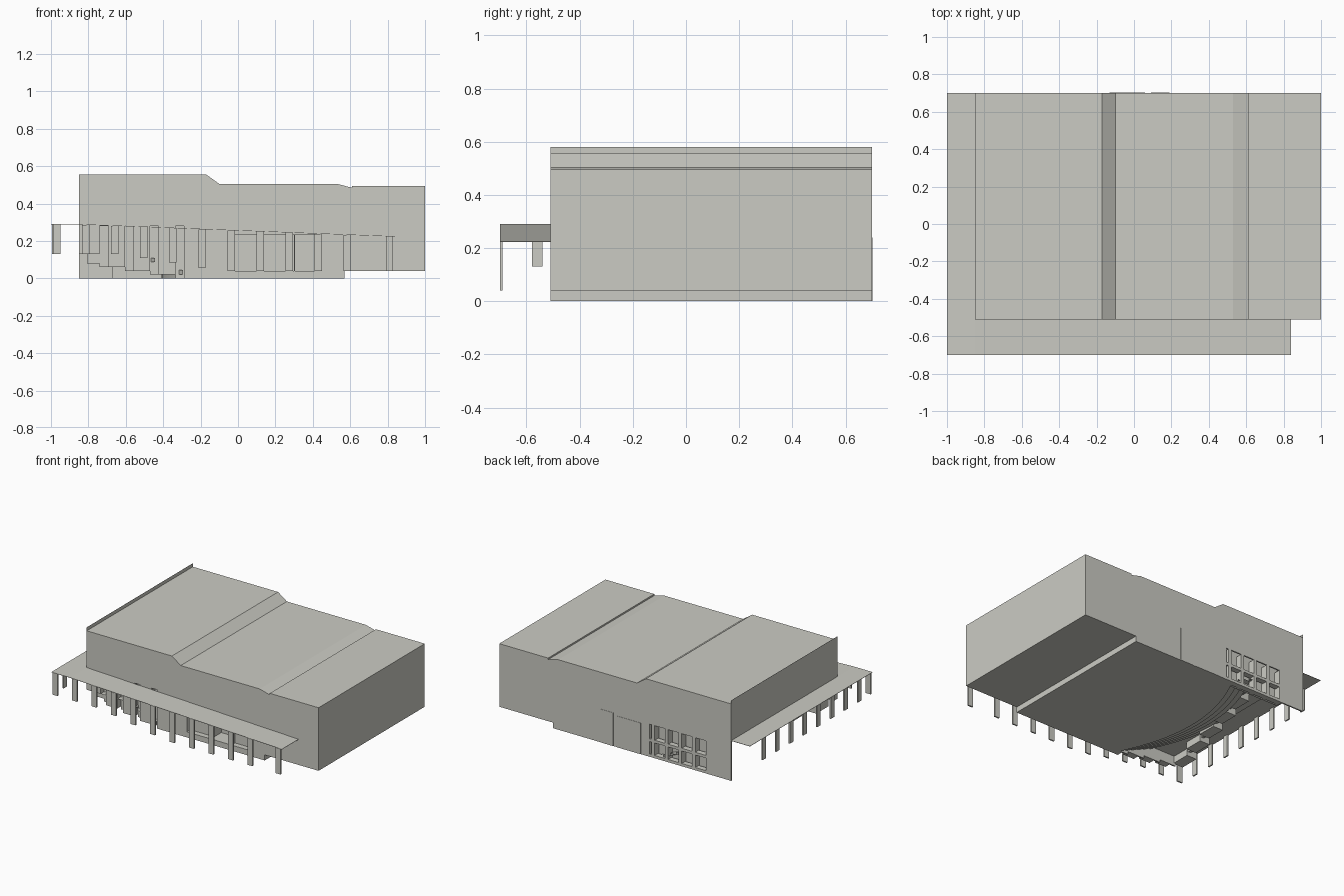
import bpy, bmesh

if "Cube" in bpy.data.objects:
    bpy.data.objects.remove(bpy.data.objects["Cube"])

grey = bpy.data.materials.new("warm_grey")
grey.diffuse_color = (0.60, 0.60, 0.55, 1)
grey.use_nodes = True
grey.node_tree.nodes["Principled BSDF"].inputs["Base Color"].default_value = grey.diffuse_color


def finish(name, bm):
    bmesh.ops.recalc_face_normals(bm, faces=bm.faces[:])
    me = bpy.data.meshes.new(name)
    bm.to_mesh(me)
    bm.free()
    me.materials.append(grey)
    ob = bpy.data.objects.new(name, me)
    bpy.context.collection.objects.link(ob)
    return ob


def prism(name, pts, y0, y1):
    """Extrude an x,z outline from y0 to y1."""
    bm = bmesh.new()
    f = bm.faces.new([bm.verts.new((x, y0, z)) for x, z in pts])
    r = bmesh.ops.extrude_face_region(bm, geom=[f])
    vs = [v for v in r["geom"] if isinstance(v, bmesh.types.BMVert)]
    bmesh.ops.translate(bm, verts=vs, vec=(0, y1 - y0, 0))
    return finish(name, bm)


def box(name, x0, x1, y0, y1, z0, z1):
    return prism(name, [(x0, z0), (x1, z0), (x1, z1), (x0, z1)], y0, y1)


def canopy_z(x):
    return 0.29 if x < -0.85 else 0.29 - 0.065 * (x + 0.85) / 1.69


# Main hall: stepped roof, raised floor on the right, overhang on the left
hall = prism("main_hall", [
    (-0.85, 0.28), (-0.85, 0.555), (-0.17, 0.555), (-0.10, 0.505), (0.53, 0.505),
    (0.61, 0.484), (0.6105, 0.495), (1.0, 0.495), (1.0, 0.04), (0.57, 0.04),
    (0.57, 0.0), (-0.20, 0.0), (-0.20, 0.28)], -0.51, 0.70)

# Entrance recesses cut into the front wall
for x0, x1, d in ((-0.05, 0.13, 0.04), (0.14, 0.30, 0.12), (0.305, 0.45, 0.04)):
    cutter = box("entrance_cutter", x0, x1, -0.6, -0.51 + d, 0.04, 0.235)
    cutter.hide_render = True
    mod = hall.modifiers.new("recess", 'BOOLEAN')
    mod.operation = 'DIFFERENCE'
    mod.solver = 'EXACT'
    mod.object = cutter
    bpy.context.view_layer.objects.active = hall
    bpy.ops.object.modifier_apply(modifier=mod.name)
    bpy.data.objects.remove(cutter)

# Parapet sheet along the left roof edge
box("left_parapet", -0.8505, -0.85, -0.51, 0.70, 0.28, 0.58)

# Sloping canopy along the front, level canopy along the left
t = 0.002
prism("front_canopy", [(-0.85, 0.29), (0.84, 0.225), (0.84, 0.225 - t), (-0.85, 0.29 - t)],
      -0.70, -0.51)
box("left_canopy", -1.0, -0.85, -0.70, 0.70, 0.29 - t, 0.29)

# Front columns, following the falling ground
bases = [0.13, 0.13, 0.13, 0.11, 0.085, 0.055] + [0.04] * 6
for i, base in enumerate(bases):
    x = -0.97 + 0.1555 * i if i < 11 else 0.81
    box("front_column", x - 0.02, x + 0.02, -0.70, -0.69, base, canopy_z(x + 0.02) - t)

# Left columns
for i in range(8):
    y = -0.56 + 0.1555 * i
    box("left_column", -0.995, -0.985, y - 0.02, y + 0.02, 0.13, 0.288)


# Curved seating tiers, seen as the stepped underside of the floor
def left_wall(y):
    return -0.77 + 0.28 * (y + 0.45) / 1.0


def tier_edge(i, y):
    bulge = 0.16 * (1 - ((y - 0.1) / 0.6) ** 2)
    x = -0.20 if i == 0 else -0.20 - 0.05 * i - bulge
    return max(x, left_wall(y))


bm = bmesh.new()
n_tier, n_y = 7, 20
for i in range(n_tier):
    z = 0.13 * i / (n_tier - 1)
    for k in range(n_y):
        ya, yb = (-0.51 + 1.20 * j / n_y for j in (k, k + 1))
        a0, b0 = tier_edge(i, ya), tier_edge(i, yb)
        a1, b1 = ((left_wall(ya), left_wall(yb)) if i == n_tier - 1
                  else (tier_edge(i + 1, ya), tier_edge(i + 1, yb)))
        if a0 - a1 + b0 - b1 > 0.004:
            bm.faces.new([bm.verts.new(p) for p in
                          ((a0, ya, z), (b0, yb, z), (b1, yb, z), (a1, ya, z))])
        if i:
            zl = z - 0.13 / (n_tier - 1)
            bm.faces.new([bm.verts.new(p) for p in
                          ((a0, ya, zl), (b0, yb, zl), (b0, yb, z), (a0, ya, z))])
bmesh.ops.remove_doubles(bm, verts=bm.verts[:], dist=0.0005)
finish("tiered_floor", bm)

# Stepped ground-floor wall blocks below the overhang
for i in range(5):
    y = -0.47 + 0.2 * i
    x = left_wall(y + 0.1)
    box("left_wall_block", x - 0.06, x + 0.02, y, y + 0.14, 0.08, 0.28)
    box("left_wall_infill", x - 0.01, x + 0.01, y + 0.14, y + 0.2, 0.11, 0.28)
for i in range(4):
    x = -0.20 - 0.135 * i
    box("front_wall_block", x - 0.09, x, -0.51, -0.46, 0.02 * i, 0.28)
    box("front_wall_infill", x - 0.135, x - 0.09, -0.47, -0.46, 0.02 * i, 0.28)
box("corner_wall", -0.85, -0.74, -0.51, -0.47, 0.13, 0.28)

# Back wall below the overhang: solid end panel, lintel and window grid
box("back_end_panel", -0.85, -0.67, 0.69, 0.70, 0.0, 0.28)
box("back_lintel", -0.67, -0.20, 0.69, 0.70, 0.235, 0.28)
box("window_pane", -0.67, -0.20, 0.645, 0.65, 0.0, 0.28)
for i in range(5):
    x = -0.66 + 0.108 * i
    box("window_mullion", x - 0.012, x + 0.012, 0.65, 0.70, 0.0, 0.235)
for z in (0.0, 0.11):
    box("window_rail", -0.67, -0.20, 0.66, 0.70, z, z + 0.02)

# Back doors
box("back_door", 0.09, 0.19, 0.70, 0.702, 0.0, 0.24)
box("back_wide_door", -0.13, 0.06, 0.70, 0.702, 0.0, 0.225)
